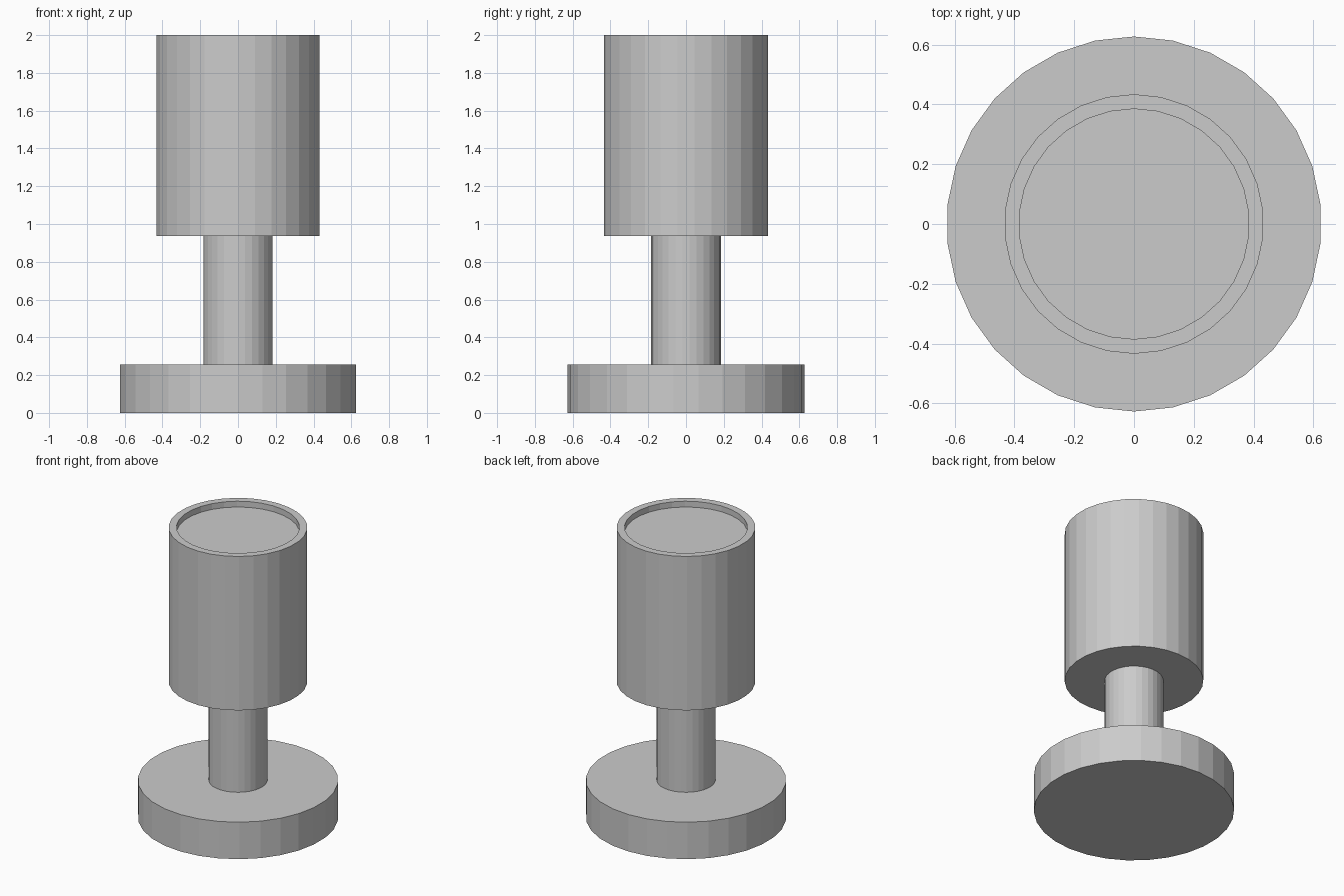
import bpy, bmesh
from math import sin, cos, tau

if "Cube" in bpy.data.objects:
    bpy.data.objects.remove(bpy.data.objects["Cube"])

SIDES = 30

# Outline (radius, height) from the underside of the foot to the recessed top
PROFILE = [
    (0.627, 0.0), (0.627, 0.255),    # foot
    (0.184, 0.255), (0.184, 0.937),  # stem
    (0.434, 0.937), (0.434, 2.0),    # cup wall
    (0.385, 2.0), (0.385, 1.96),     # rim and shallow recess
]


def lathe(name, profile, sides):
    bm = bmesh.new()
    rings = [[bm.verts.new((r * sin(tau * i / sides), r * cos(tau * i / sides), z))
              for i in range(sides)] for r, z in profile]
    for low, high in zip(rings, rings[1:]):
        for i in range(sides):
            j = (i + 1) % sides
            bm.faces.new((low[i], low[j], high[j], high[i]))
    # Flat caps: underside of the foot and floor of the recess
    bm.faces.new(rings[0])
    bm.faces.new(rings[-1])
    bmesh.ops.recalc_face_normals(bm, faces=bm.faces)
    mesh = bpy.data.meshes.new(name)
    bm.to_mesh(mesh)
    bm.free()
    obj = bpy.data.objects.new(name, mesh)
    bpy.context.collection.objects.link(obj)
    return obj


lathe("goblet", PROFILE, SIDES)
